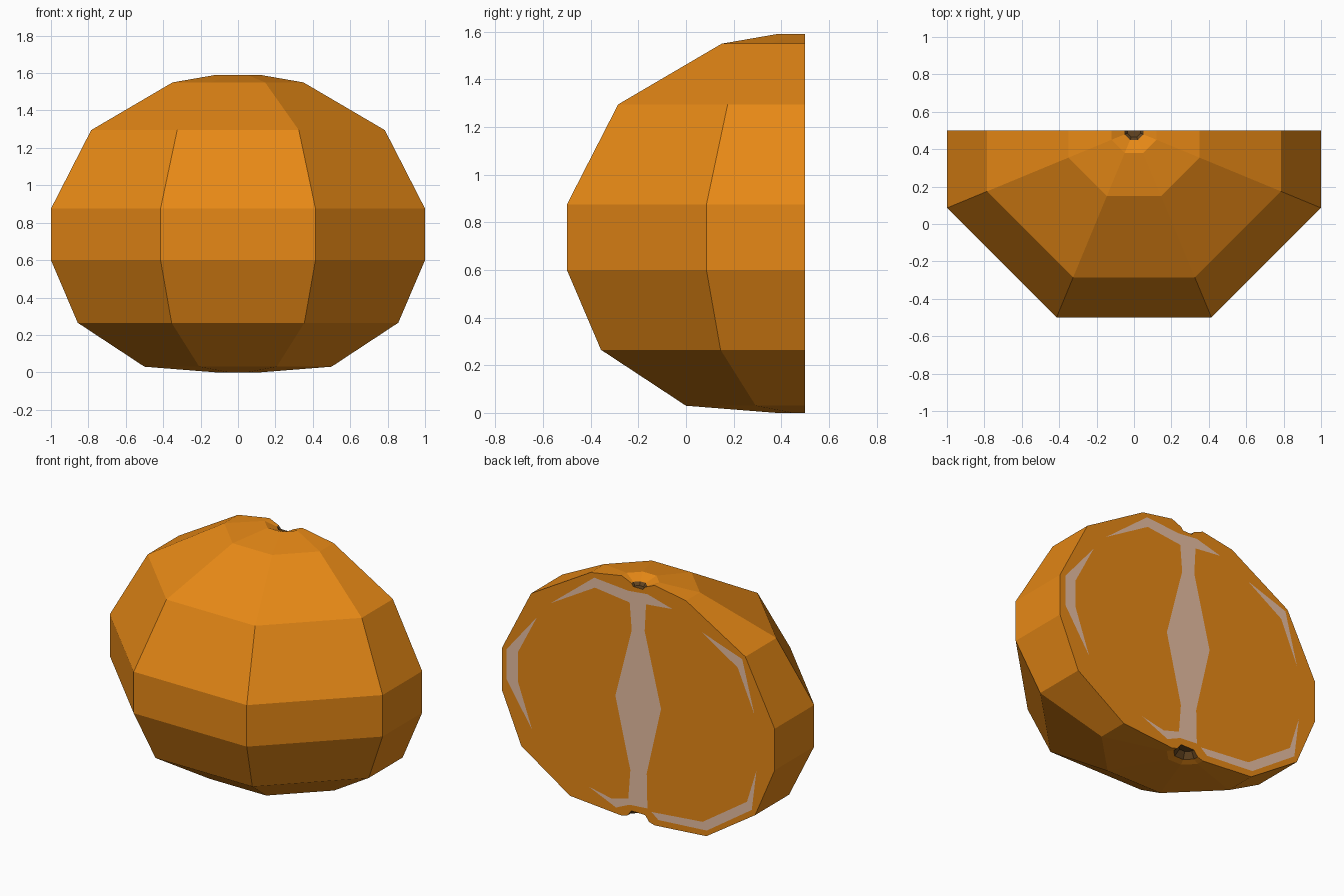
import bpy, bmesh, math

if "Cube" in bpy.data.objects:
    bpy.data.objects.remove(bpy.data.objects["Cube"])

CUT_Y = 0.5                      # plane of the cut and of the fruit's axis
K = math.tan(math.pi / 8)        # half side of an octagon with apothem 1


def material(name, rgb):
    m = bpy.data.materials.new(name)
    m.diffuse_color = (*rgb, 1)
    m.use_nodes = True
    m.node_tree.nodes["Principled BSDF"].inputs["Base Color"].default_value = m.diffuse_color
    return m


orange = material("orange", (0.80, 0.25, 0.008))
pale = material("pale pith", (0.82, 0.53, 0.37))
brown = material("dark brown", (0.13, 0.06, 0.015))


def finish(name, bm, mats):
    mesh = bpy.data.meshes.new(name)
    bm.to_mesh(mesh)
    bm.free()
    for m in mats:
        mesh.materials.append(m)
    obj = bpy.data.objects.new(name, mesh)
    bpy.context.collection.objects.link(obj)
    return obj


# Half fruit: half-octagon rings (apothem, z) from bottom dimple to top dimple
profile = [(0.05, 0.05), (0.08, 0.012), (0.12, 0.0), (0.50, 0.03), (0.857, 0.265),
           (1.0, 0.60), (1.0, 0.875), (0.785, 1.295), (0.35, 1.55),
           (0.12, 1.59), (0.05, 1.56), (0.035, 1.54)]
half_octagon = [(-1, 0), (-1, -K), (-K, -1), (K, -1), (1, -K), (1, 0)]

bm = bmesh.new()
rings = [[bm.verts.new((r * x, CUT_Y + r * y, z)) for x, y in half_octagon]
         for r, z in profile]
last = len(rings) - 2
for i in range(len(rings) - 1):
    a, b = rings[i], rings[i + 1]
    for j in range(5):
        f = bm.faces.new((a[j], a[j + 1], b[j + 1], b[j]))
        f.material_index = 1 if i in (0, last) else 0
# dimple floors
for ring in (rings[0], rings[-1]):
    bm.faces.new(ring).material_index = 1
# flat cut face
cut = bm.faces.new([r[0] for r in rings] + [r[-1] for r in reversed(rings)])
bmesh.ops.recalc_face_normals(bm, faces=bm.faces[:])
bmesh.ops.triangulate(bm, faces=[cut])
finish("half_fruit", bm, [orange, brown])


# Pale pith: thin plates on the cut face, outlines in (x, z)
def pith(name, outline):
    bm = bmesh.new()
    y = CUT_Y + 0.004
    f = bm.faces.new([bm.verts.new((x, y, z)) for x, z in outline])
    f.normal_update()
    if f.normal.y < 0:
        f.normal_flip()
    bmesh.ops.triangulate(bm, faces=[f])
    finish(name, bm, [pale])


pith("pith_core", [
    (0.165, 0.785), (0.045, 1.25), (0.06, 1.43), (0.315, 1.46), (0.64, 1.27),
    (0.32, 1.525), (0.07, 1.505), (-0.07, 1.52), (-0.255, 1.47), (-0.06, 1.45),
    (-0.05, 1.27), (-0.17, 0.785), (-0.065, 0.33), (-0.07, 0.10), (0.06, 0.09),
    (0.16, 0.045), (0.36, 0.13), (0.19, 0.095), (0.07, 0.13), (0.055, 0.32)])
pith("pith_side", [
    (0.74, 1.15), (0.962, 0.88), (0.962, 0.68), (0.775, 0.395),
    (0.88, 0.69), (0.88, 0.88)])
pith("pith_shoulder", [
    (-0.47, 1.375), (-0.765, 1.275), (-0.855, 0.93), (-0.732, 1.21)])
pith("pith_base", [
    (-0.10, 0.085), (-0.15, 0.045), (-0.505, 0.07), (-0.835, 0.295),
    (-0.87, 0.567), (-0.80, 0.34), (-0.475, 0.12)])
